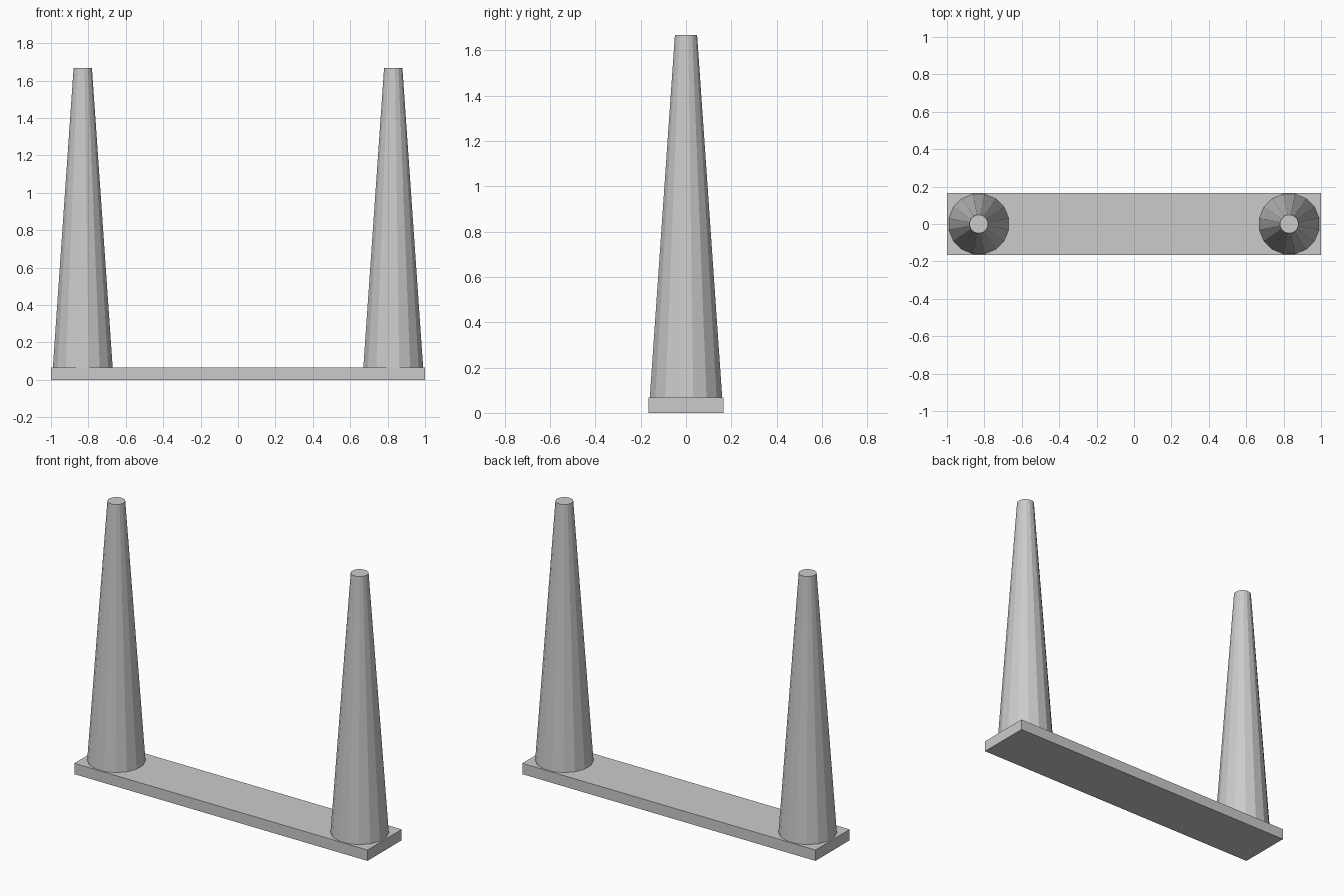
import bpy
import math

if "Cube" in bpy.data.objects:
    bpy.data.objects.remove(bpy.data.objects["Cube"])

PLATE_H = 0.067
TOTAL_H = 1.667
SIDES = 16


def tapered_post(name, x):
    bpy.ops.mesh.primitive_cone_add(
        vertices=SIDES, radius1=0.163, radius2=0.05, depth=TOTAL_H - PLATE_H,
        location=(x, 0, (TOTAL_H + PLATE_H) / 2),
        rotation=(0, 0, math.pi / SIDES))
    bpy.context.object.name = name


# Flat rectangular base plate
bpy.ops.mesh.primitive_cube_add(size=1, location=(0, 0, PLATE_H / 2))
base = bpy.context.object
base.name = "base_plate"
base.scale = (2.0, 0.333, PLATE_H)
bpy.ops.object.transform_apply(location=False, rotation=False, scale=True)

# Two tapered posts, one at each end
tapered_post("left_post", -0.83)
tapered_post("right_post", 0.83)
